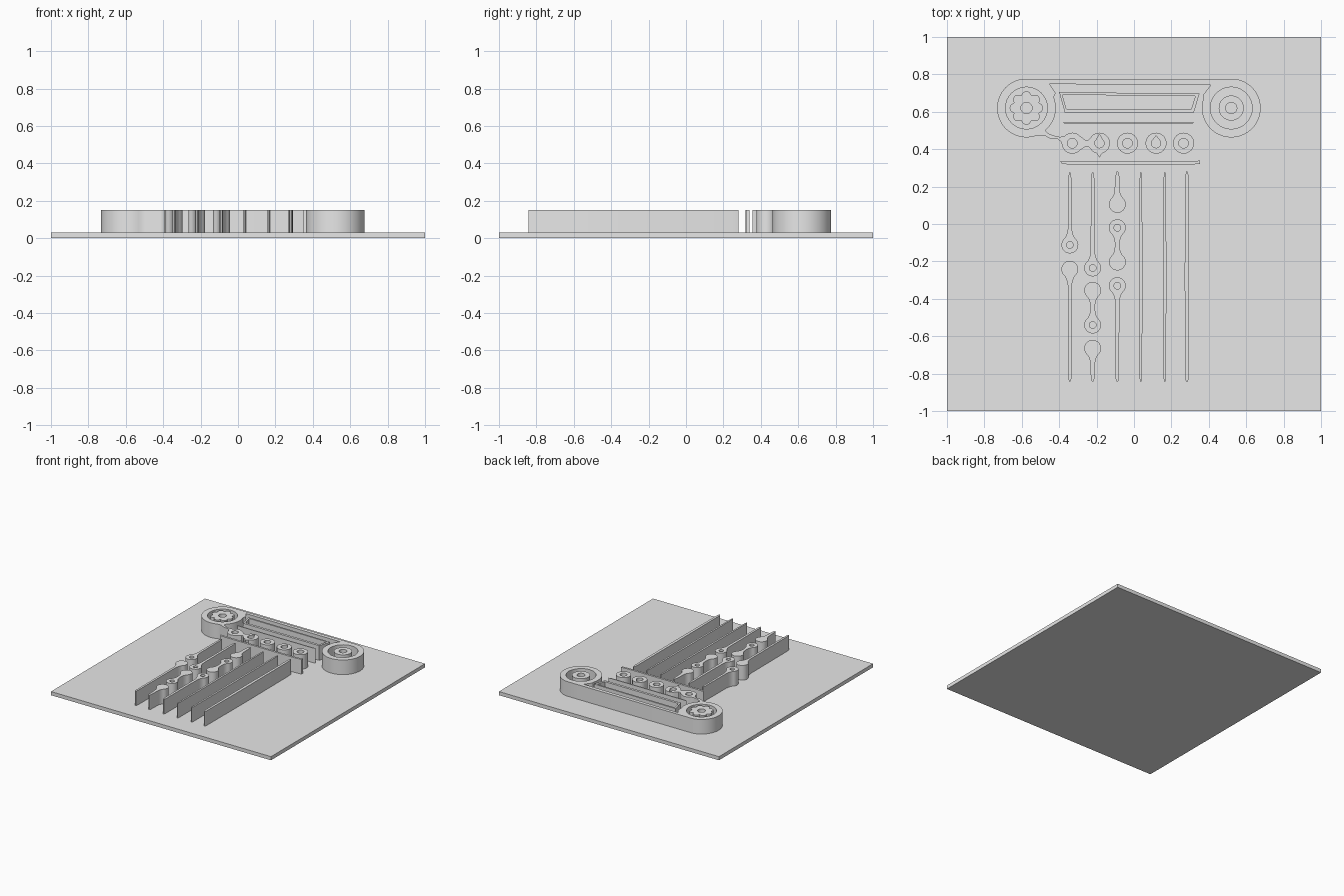
import bpy, bmesh
from math import radians, cos, sin, pi

cube = bpy.data.objects.get("Cube")
if cube:
    bpy.data.objects.remove(cube, do_unlink=True)

BASE_TOP, RELIEF_TOP = 0.03, 0.15

stone = bpy.data.materials.new("light_grey_stone")
stone.use_nodes = True
stone.diffuse_color = (0.8, 0.8, 0.8, 1)
stone.node_tree.nodes["Principled BSDF"].inputs["Base Color"].default_value = (0.8, 0.8, 0.8, 1)


def arc(cx, cy, r, start, end, n=16):
    """Points on an arc, angles in degrees."""
    steps = [radians(start + (end - start) * i / n) for i in range(n + 1)]
    return [(cx + r * cos(a), cy + r * sin(a)) for a in steps]


def circle(cx, cy, r, n=32):
    return arc(cx, cy, r, 0, 360, n)[:-1]


def drop(cx, cy, r, tip):
    """Round hole with a pointed top."""
    return arc(cx, cy, r, 130, 410, 16) + [(cx, cy + tip)]


def relief(name, *outlines):
    """Extrude filled outlines; nested outlines become holes."""
    curve = bpy.data.curves.new(name, 'CURVE')
    curve.dimensions = '2D'
    curve.fill_mode = 'BOTH'
    curve.extrude = (RELIEF_TOP - BASE_TOP) / 2
    for pts in outlines:
        spline = curve.splines.new('POLY')
        spline.points.add(len(pts) - 1)
        for p, (x, y) in zip(spline.points, pts):
            p.co = (x, y, 0, 1)
        spline.use_cyclic_u = True
    temp = bpy.data.objects.new(name, curve)
    bpy.context.collection.objects.link(temp)
    graph = bpy.context.evaluated_depsgraph_get()
    mesh = bpy.data.meshes.new_from_object(temp.evaluated_get(graph))
    bpy.data.objects.remove(temp, do_unlink=True)
    bm = bmesh.new()
    bm.from_mesh(mesh)
    bmesh.ops.remove_doubles(bm, verts=bm.verts, dist=0.0001)
    bmesh.ops.recalc_face_normals(bm, faces=bm.faces)
    bmesh.ops.translate(bm, verts=bm.verts, vec=(0, 0, (RELIEF_TOP + BASE_TOP) / 2))
    bm.to_mesh(mesh)
    bm.free()
    finish(name, mesh)


def finish(name, mesh):
    mesh.name = name
    mesh.materials.clear()
    mesh.materials.append(stone)
    ob = bpy.data.objects.new(name, mesh)
    bpy.context.collection.objects.link(ob)
    bpy.ops.object.select_all(action='DESELECT')
    ob.select_set(True)
    bpy.context.view_layer.objects.active = ob
    bpy.ops.object.shade_smooth_by_angle(angle=radians(30))


# Base plate
bm = bmesh.new()
bmesh.ops.create_cube(bm, size=1)
for v in bm.verts:
    v.co = (v.co.x * 2, v.co.y * 2, (v.co.z + 0.5) * BASE_TOP)
plate = bpy.data.meshes.new("base_plate")
bm.to_mesh(plate)
bm.free()
finish("base_plate", plate)

# Capital: both scroll rings, the top bar and the two linked beads in one outline
LX, RX, VY, VR = -0.575, 0.52, 0.62, 0.157
EY, ER = 0.432, 0.056
E1, E2 = -0.33, -0.185
capital = arc(LX, VY, VR, 100, 292, 32)
capital += [(-0.48, 0.474), (-0.45, 0.457), (-0.41, 0.455), (-0.39, 0.44)]
capital += arc(E1, EY, ER, 185, 315)
capital += [(-0.26, 0.414), (-0.245, 0.414)]
capital += arc(E2, EY, ER, 215, 255, 6) + [(E2, 0.355)] + arc(E2, EY, ER, 285, 450, 20)
capital += arc(E2, EY, ER, 100, 145, 6) + [(-0.245, 0.449), (-0.26, 0.449)]
capital += arc(E1, EY, ER, 45, 135)
capital += [(-0.395, 0.465), (-0.43, 0.473), (-0.46, 0.485), (-0.475, 0.5)]
capital += arc(LX, VY, VR, -46, 22) + [(-0.418, 0.70), (-0.452, 0.748)]
capital += [(0.41, 0.743), (0.37, 0.69)] + arc(RX, VY, VR, 165, 440, 44)
capital += [(0.45, 0.775)]
relief("capital_scrolls", capital, circle(LX, VY, 0.112), circle(RX, VY, 0.112),
       circle(E1, EY, 0.026, 16), drop(E2, EY, 0.025, 0.048))

# Scroll centres: a scalloped rosette and a plain disc
rosette = []
for i in range(64):
    a = 2 * pi * i / 64
    r = 0.072 + 0.018 * abs(cos(4 * a))
    rosette.append((LX + r * cos(a), VY + r * sin(a)))
relief("left_scroll_rosette", rosette, circle(LX, VY, 0.03, 20))
relief("right_scroll_disc", circle(RX, VY, 0.067), circle(RX, VY, 0.03, 20))

# Trapezoid panel frame and the thin mouldings
relief("panel_frame",
       [(-0.40, 0.705), (0.35, 0.697), (0.32, 0.596), (-0.37, 0.596)],
       [(-0.383, 0.69), (0.328, 0.685), (0.307, 0.616), (-0.362, 0.616)])
relief("upper_moulding", [(-0.385, 0.544), (0.325, 0.544), (0.31, 0.536), (-0.37, 0.536)])
relief("lower_moulding", [(-0.395, 0.338), (-0.34, 0.334), (0.3, 0.334), (0.352, 0.339),
                          (0.352, 0.322), (0.3, 0.317), (-0.34, 0.317), (-0.385, 0.322)])

# Separate beads
for i, x in enumerate((-0.035, 0.118, 0.265)):
    hole = drop(x, EY, 0.025, 0.04) if i == 1 else circle(x, EY, 0.026, 16)
    relief(f"bead_{i + 3}", circle(x, EY, ER), hole)


def flute(name, x, bottom, top, w, low=None, high=None, holes=()):
    """Upright strip; low and high are the centres of round ends, if any."""
    side = [(0.004, bottom), (w * 0.8, bottom + 0.015)]
    if low is not None:
        side = arc(0, low, 0.045, -90, 52, 14)
        side += [(0.021, low + 0.047), (0.015, low + 0.063), (w, low + 0.09)]
    end = [(w * 0.8, top - 0.03), (0.004, top)]
    if high is not None:
        end = [(w, high - 0.09), (0.015, high - 0.063), (0.021, high - 0.047)]
        end += arc(0, high, 0.045, -52, 90, 14)
    if low is None and high is None:
        end = [(w, (top + bottom) / 2)] + end
    side += end
    outline = [(x + dx, y) for dx, y in side if dx > 0.001]
    outline += [(x - dx, y) for dx, y in reversed(side)]
    relief(name, outline, *[circle(x, h, 0.018, 16) for h in holes])


# Column flutes, left to right in plan
FOOT, HEAD = -0.842, 0.275
flute("flute_1_upper", -0.343, FOOT, HEAD, 0.010, low=-0.112, holes=[-0.112])
flute("flute_1_lower", -0.343, FOOT, HEAD, 0.010, high=-0.242)
flute("flute_2_upper", -0.221, FOOT, HEAD, 0.011, low=-0.235, holes=[-0.235])
flute("flute_2_middle", -0.221, FOOT, HEAD, 0.012, low=-0.54, high=-0.355, holes=[-0.54])
flute("flute_2_lower", -0.221, FOOT, HEAD, 0.012, high=-0.665)
flute("flute_3_upper", -0.089, FOOT, 0.282, 0.014, low=0.105)
flute("flute_3_middle", -0.089, FOOT, HEAD, 0.013, low=-0.203, high=-0.02, holes=[-0.02])
flute("flute_3_lower", -0.089, FOOT, HEAD, 0.011, high=-0.33, holes=[-0.33])
flute("flute_4", 0.037, FOOT, HEAD, 0.008)
flute("flute_5", 0.165, FOOT, HEAD, 0.008)
flute("flute_6", 0.283, FOOT, 0.28, 0.012)
